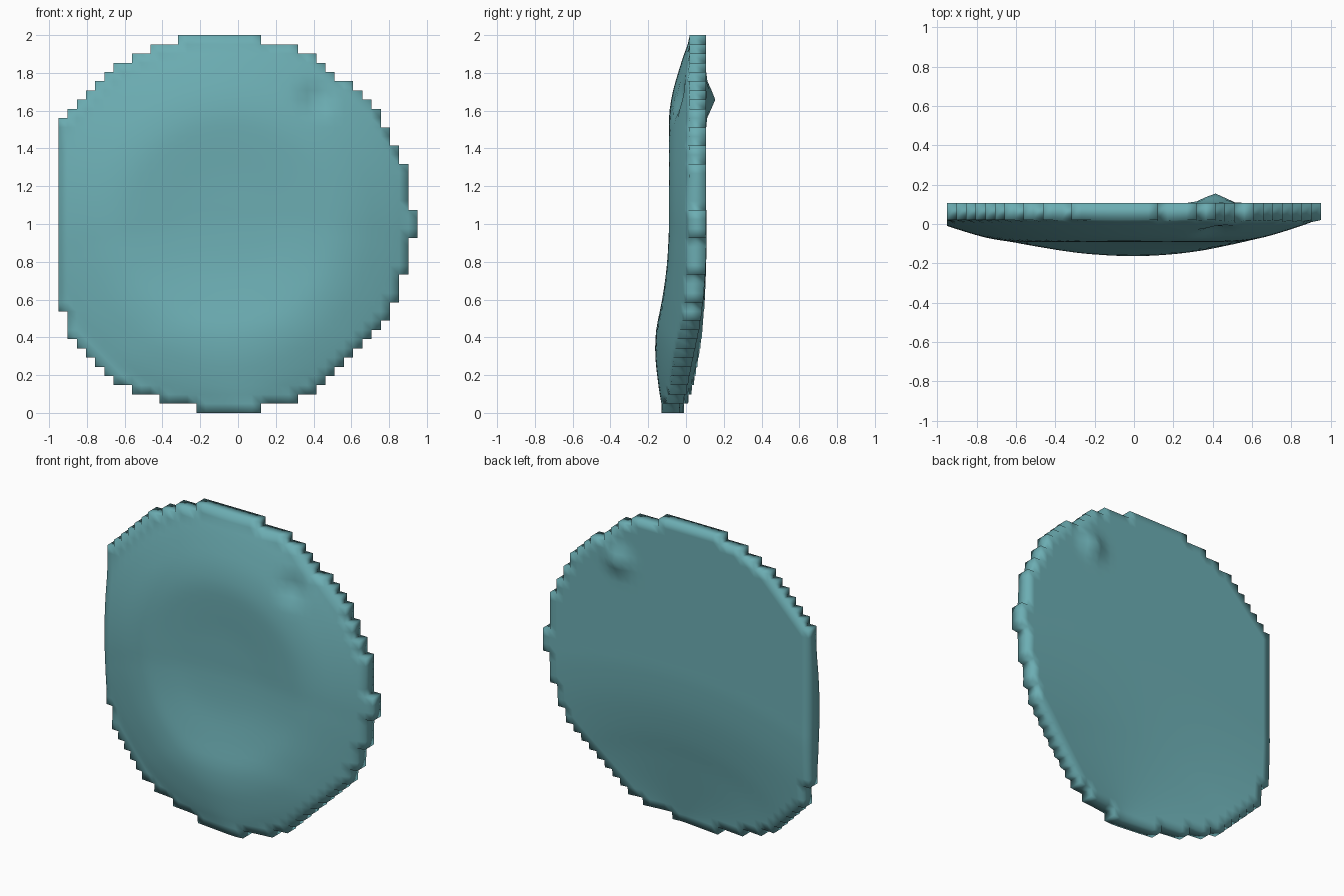
import bpy, bmesh, math

if "Cube" in bpy.data.objects:
    bpy.data.objects.remove(bpy.data.objects["Cube"])

CELL = 2 / 41
COLS = 39

# Stepped outline: first and last column of each row, from the top down
LEFT = [13, 10, 8, 6, 5, 4, 3, 2, 1] + [0] * 21 + [1] * 3 + [2, 3, 4, 5, 6, 8, 11, 15]
RIGHT = ([22, 26, 28, 29, 30, 32, 33, 34] + [35] * 2 + [36] * 2 + [37] * 2 + [38] * 5
         + [39] * 3 + [38] * 4 + [37] * 3 + [36] * 2
         + [35, 34, 33, 32, 31, 30, 29, 28, 26, 22])


def curve(points, t):
    """Smooth interpolation through a short profile."""
    if t <= points[0][0]:
        return points[0][1]
    if t >= points[-1][0]:
        return points[-1][1]
    n = len(points)

    def slope(i):
        a, b = points[max(i - 1, 0)], points[min(i + 1, n - 1)]
        return (b[1] - a[1]) / (b[0] - a[0])
    for i in range(n - 1):
        (x0, y0), (x1, y1) = points[i], points[i + 1]
        if t <= x1:
            h = x1 - x0
            u = (t - x0) / h
            return ((2 * u**3 - 3 * u**2 + 1) * y0 + (u**3 - 2 * u**2 + u) * h * slope(i)
                    + (3 * u**2 - 2 * u**3) * y1 + (u**3 - u**2) * h * slope(i + 1))


# Raised ring with a very shallow dish inside, by distance from the centre
RING = [(0, .1), (.25, .102), (.45, .109), (.58, .109), (.7, .09), (.8, .062), (.9, .03), (.98, 0)]
# Soft forward pull of the bottom edge, by stretched distance from it
BEND = [(0, .15), (.2, .112), (.35, .084), (.45, .066), (.6, .038), (.8, .012), (1, 0), (1.1, 0)]


def sheet_y(x, z, front):
    y = 0.02 if front else 0.107
    y -= curve(BEND, math.hypot(0.6 * (x - 0.06), z))
    # small dent pushed through to the back
    d = math.hypot(x - 0.41, z - 1.66)
    y += (0.035 if front else 0.05) * max(0, 1 - d / 0.11)
    if front:
        y -= curve(RING, math.hypot(x + 0.05, z - 1))
    return y


bm = bmesh.new()
verts = {}


def vert(i, j, front):
    key = (i, j, front)
    if key not in verts:
        x, z = (i - COLS / 2) * CELL, 2 - j * CELL
        verts[key] = bm.verts.new((x, sheet_y(x, z, front), z))
    return verts[key]


cells = {(i, j) for j in range(41) for i in range(LEFT[j], RIGHT[j])}
for i, j in sorted(cells):
    corners = [(i, j), (i, j + 1), (i + 1, j + 1), (i + 1, j)]
    # front and back sheets
    bm.faces.new([vert(*c, True) for c in corners])
    bm.faces.new([vert(*c, False) for c in reversed(corners)])
    # rim wall wherever there is no neighbouring cell
    for k, (di, dj) in enumerate([(-1, 0), (0, 1), (1, 0), (0, -1)]):
        if (i + di, j + dj) not in cells:
            a, b = corners[k], corners[(k + 1) % 4]
            bm.faces.new([vert(*b, True), vert(*a, True), vert(*a, False), vert(*b, False)])

bmesh.ops.recalc_face_normals(bm, faces=bm.faces)
for f in bm.faces:
    f.smooth = True
mesh = bpy.data.meshes.new("dished_disc")
bm.to_mesh(mesh)
bm.free()
disc = bpy.data.objects.new("dished_disc", mesh)
bpy.context.collection.objects.link(disc)

mat = bpy.data.materials.new("teal")
mat.diffuse_color = (0.15, 0.42, 0.45, 1)
mat.use_nodes = True
mat.node_tree.nodes["Principled BSDF"].inputs["Base Color"].default_value = mat.diffuse_color
mesh.materials.append(mat)
